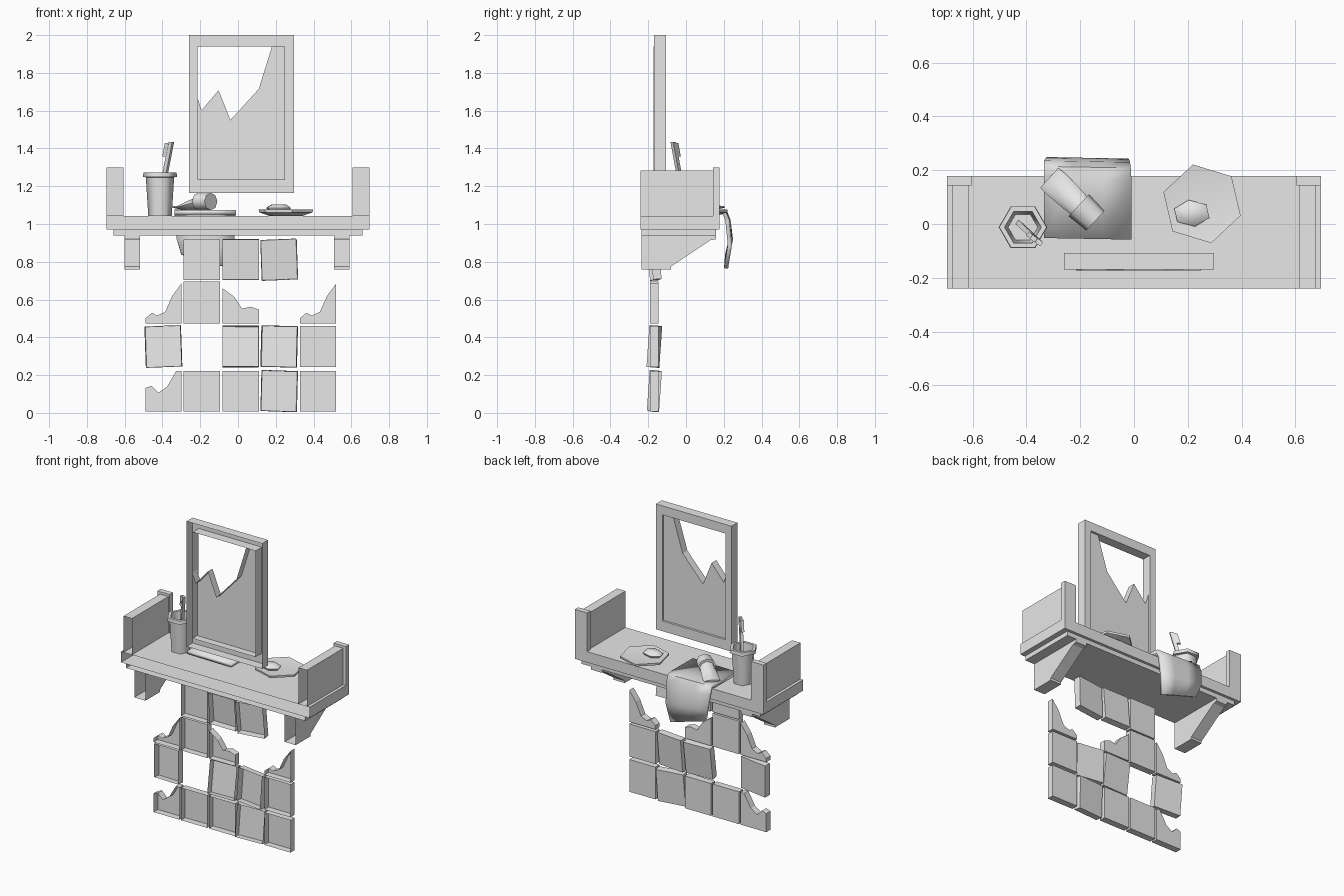
import bpy, bmesh, math
from mathutils import Vector, Matrix

cube = bpy.data.objects.get("Cube")
if cube:
    bpy.data.objects.remove(cube, do_unlink=True)

grey = bpy.data.materials.new("plain_grey")
grey.use_nodes = True
grey.diffuse_color = (0.8, 0.8, 0.8, 1)
grey.node_tree.nodes["Principled BSDF"].inputs["Base Color"].default_value = (0.8, 0.8, 0.8, 1)


def loft(name, rings, cap_start=True, cap_end=True, smooth=None):
    """Skin closed rings of points in order, with optional end caps."""
    bm = bmesh.new()
    rows = [[bm.verts.new(p) for p in ring] for ring in rings]
    n = len(rows[0])
    for a, b in zip(rows, rows[1:]):
        for i in range(n):
            j = (i + 1) % n
            bm.faces.new((a[i], a[j], b[j], b[i]))
    if cap_start:
        bm.faces.new(rows[0][::-1])
    if cap_end:
        bm.faces.new(rows[-1])
    bmesh.ops.recalc_face_normals(bm, faces=bm.faces)
    return finish(name, bm, smooth)


def finish(name, bm, smooth=None):
    mesh = bpy.data.meshes.new(name)
    bm.to_mesh(mesh)
    bm.free()
    mesh.materials.append(grey)
    obj = bpy.data.objects.new(name, mesh)
    bpy.context.collection.objects.link(obj)
    if smooth:
        bpy.ops.object.select_all(action='DESELECT')
        obj.select_set(True)
        bpy.context.view_layer.objects.active = obj
        bpy.ops.object.shade_smooth_by_angle(angle=math.radians(smooth))
    return obj


def rect(x0, x1, z0, z1):
    return [(x0, z0), (x1, z0), (x1, z1), (x0, z1)]


def slab(name, outline, y_back, y_front, closed=False):
    """Extrude an x-z outline along y; the wall side stays open unless closed."""
    return loft(name, [[(x, y, z) for x, z in outline] for y in (y_back, y_front)], closed)


def polygon(cx, cy, z, rx, ry, n=6, turn=0.0):
    return [(cx + rx * math.cos(turn + math.tau * i / n),
             cy + ry * math.sin(turn + math.tau * i / n), z) for i in range(n)]


# Shelf boards, end panels and their front trims
slab("shelf_board", rect(-0.695, 0.695, 0.97, 1.042), -0.24, 0.178)
slab("shelf_underboard", rect(-0.66, 0.66, 0.94, 0.97), -0.235, 0.16)
for side, s in (("left", 1), ("right", -1)):
    slab(side + "_end_panel", rect(s * 0.676, s * 0.614, 1.042, 1.284), -0.24, 0.143)
    slab(side + "_end_trim", rect(s * 0.695, s * 0.605, 1.042, 1.3), 0.143, 0.178, True)

# Brackets, open against the wall
side_profile = [(-0.235, 0.94), (-0.235, 0.76), (-0.08, 0.76), (-0.08, 0.775),
                (0.13, 0.915), (0.16, 0.92), (0.16, 0.94)]
for side, x0 in (("left", 0.508), ("right", -0.6)):
    bracket = loft(side + "_bracket", [[(x, y, z) for y, z in side_profile] for x in (x0, x0 + 0.082)])
    bm = bmesh.new()
    bm.from_mesh(bracket.data)
    back = [f for f in bm.faces if f.normal.y < -0.9 and f.calc_center_median().y < -0.2]
    bmesh.ops.delete(bm, geom=back, context='FACES_ONLY')
    bm.to_mesh(bracket.data)
    bm.free()

# Mirror frame and broken glass
outer = rect(-0.26, 0.297, 1.165, 2.0)
inner = rect(-0.215, 0.25, 1.232, 1.94)
loft("mirror_frame", [[(x, y, z) for x, z in ring] for ring, y in
                      ((outer, -0.17), (outer, -0.107), (inner, -0.107), (inner, -0.17))], False, False)
glass = [(-0.215, 1.232), (0.25, 1.232), (0.25, 1.94), (0.18, 1.94), (0.11, 1.715),
         (-0.04, 1.55), (-0.103, 1.708), (-0.193, 1.602), (-0.215, 1.67)]
slab("mirror_glass", glass, -0.172, -0.122)

# Wall tiles: whole ones may lean, broken ones have a jagged top
COLS = [(-0.49, -0.3), (-0.288, -0.095), (-0.082, 0.11), (0.123, 0.313), (0.327, 0.52)]
ROWS = [(0.008, 0.223), (0.243, 0.46), (0.474, 0.695), (0.704, 0.918)]
WHOLE = {(0, 1): (0, 0, 0), (0, 2): (0, 0, 0), (0, 3): (-4, 1.5, 6), (0, 4): (0, 0, 0),
         (1, 0): (-3, -2, -6), (1, 2): (-8, 0, 2), (1, 3): (-4, 1.5, -7), (1, 4): (0, 0, 0),
         (2, 1): (0, 0, 0), (3, 1): (0, 0, 0), (3, 2): (5, 0, 0), (3, 3): (4, -2, 5)}
# Jagged tops as (share of width, height)
CREST = [(1, 0.685), (0.75, 0.62), (0.55, 0.535), (0.33, 0.515), (0.18, 0.53), (0, 0.5)]
BROKEN = {(0, 0): [(1, 0.223), (0.86, 0.223), (0.6, 0.138), (0.36, 0.106), (0.17, 0.143), (0, 0.132)],
          (2, 0): CREST, (2, 4): CREST,
          (2, 2): [(1, 0.547), (0.78, 0.562), (0.54, 0.552), (0.32, 0.615), (0, 0.66)]}
for (r, c), lean in WHOLE.items():
    (x0, x1), (z0, z1) = COLS[c], ROWS[r]
    tile = slab(f"tile_{r}_{c}", rect(x0, x1, z0, z1), -0.19, -0.145)
    mid = Vector(((x0 + x1) / 2, -0.167, (z0 + z1) / 2))
    turn = Matrix.Identity(4)
    for angle, axis in zip(lean, "XYZ"):
        turn = turn @ Matrix.Rotation(math.radians(angle), 4, axis)
    tile.data.transform(Matrix.Translation(mid) @ turn @ Matrix.Translation(-mid))
for (r, c), top in BROKEN.items():
    x0, x1 = COLS[c]
    z0 = ROWS[r][0]
    outline = [(x0, z0), (x1, z0)] + [(x0 + t * (x1 - x0), z) for t, z in top]
    slab(f"broken_tile_{r}_{c}", outline, -0.19, -0.145)

# Cloth draped over the shelf edge: x range, y, z at the two sides
drape = [(-0.335, -0.01, -0.055, 1.062, 1.062), (-0.335, -0.01, 0.17, 1.064, 1.064),
         (-0.335, -0.012, 0.205, 1.068, 1.06), (-0.335, -0.015, 0.222, 1.02, 1.02),
         (-0.325, -0.02, 0.235, 0.92, 0.89), (-0.3, -0.04, 0.215, 0.84, 0.765)]
bm = bmesh.new()
rows = []
for xa, xb, y, za, zb in drape:
    rows.append([bm.verts.new((xa + (xb - xa) * t, y + 0.006 * (0.5 - t), za + (zb - za) * t))
                 for t in (0, 0.33, 0.67, 1)])
for a, b in zip(rows, rows[1:]):
    for i in range(3):
        bm.faces.new((a[i], a[i + 1], b[i + 1], b[i]))
cloth = finish("draped_cloth", bm, 50)
thick = cloth.modifiers.new("thickness", 'SOLIDIFY')
thick.thickness = 0.022
thick.offset = 0

# Cup, hollow and six-sided
cup = [(0.062, 1.042), (0.075, 1.247), (0.09, 1.25), (0.088, 1.273), (0.068, 1.273), (0.055, 1.06)]
loft("cup", [polygon(-0.413, -0.012, z, r, r) for r, z in cup], smooth=62)

# Toothbrush leaning in the cup
low, high = Vector((-0.425, 0.0, 1.065)), Vector((-0.353, -0.068, 1.435))
u, v = Vector((0.8, -0.6, 0)) * 0.012, Vector((0.6, 0.8, 0)) * 0.009


def bar(name, start, end, a, b):
    return loft(name, [[p + a + b, p - a + b, p - a - b, p + a - b] for p in (start, end)])


bar("brush_handle", low, high, u, v)
offset = Vector((-0.018, 0.012, 0))
bar("brush_bristles", low.lerp(high, 0.79) + offset, low.lerp(high, 0.98) + offset, u, v)

# Squeezed tube: flat tail, round body, wide cap
axis, across, up = Vector((0.73, -0.68, 0)), Vector((0.68, 0.73, 0)), Vector((0, 0, 1))
tail = Vector((-0.315, 0.172, 0))


def tube_ring(d, w, h, z, n=8):
    return [tail + axis * d + up * z + across * (w * math.cos(math.tau * i / n))
            + up * (h * math.sin(math.tau * i / n)) for i in range(n)]


loft("tube_body", [tube_ring(*s) for s in ((0, 0.05, 0.007, 1.09), (0.03, 0.052, 0.012, 1.088),
                                           (0.09, 0.05, 0.026, 1.1), (0.16, 0.045, 0.04, 1.116))], smooth=60)
loft("tube_cap", [tube_ring(*s) for s in ((0.15, 0.056, 0.048, 1.12), (0.235, 0.05, 0.046, 1.119))], smooth=60)

# Soap dish and soap
loft("soap_dish", [polygon(0.253, 0.075, z, r, r, 6, 1.8) for r, z in
                   ((0.09, 1.042), (0.148, 1.062), (0.15, 1.076), (0.12, 1.072))], smooth=40)
loft("soap", [polygon(0.215, 0.04, z, 0.07 * k, 0.05 * k, 6, -0.35) for k, z in
              ((0.85, 1.07), (1, 1.085), (0.6, 1.103))], smooth=50)
